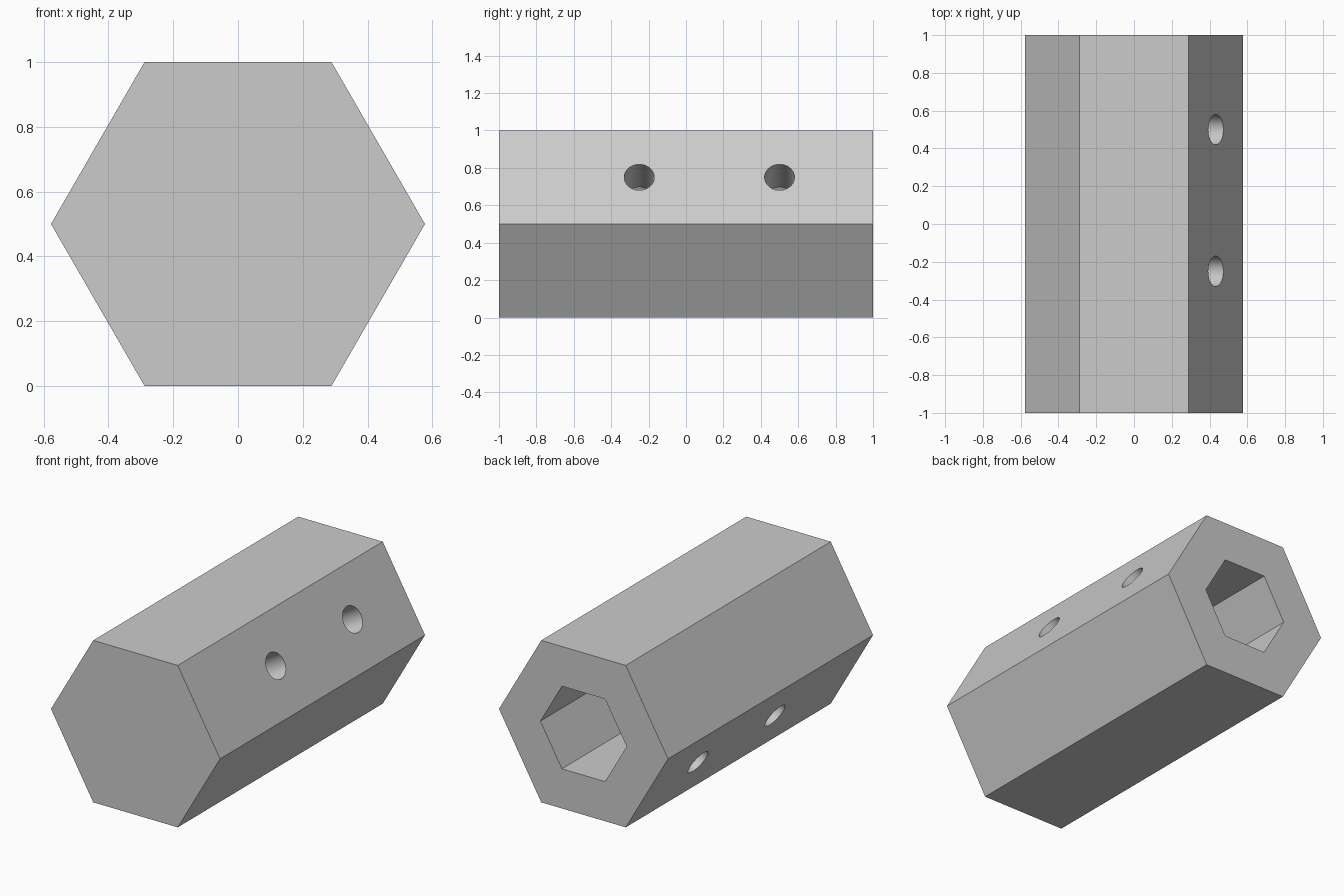
import bpy
import math
from mathutils import Vector

if "Cube" in bpy.data.objects:
    bpy.data.objects.remove(bpy.data.objects["Cube"], do_unlink=True)

CENTRE_Z = 0.5
WALL_DIR = Vector((math.cos(math.radians(30)), 0, math.sin(math.radians(30))))

grey = bpy.data.materials.new("light_grey")
grey.use_nodes = True
grey.diffuse_color = (0.6, 0.6, 0.6, 1)
grey.node_tree.nodes["Principled BSDF"].inputs["Base Color"].default_value = (0.6, 0.6, 0.6, 1)


def prism(name, sides, radius, length, centre, axis, corner=Vector((1, 0, 0))):
    """Regular prism along an axis, with one corner pointing in a given direction."""
    bpy.ops.mesh.primitive_cylinder_add(vertices=sides, radius=radius, depth=length)
    obj = bpy.context.object
    obj.name = name
    z = Vector(axis).normalized()
    y = corner.normalized()
    x = y.cross(z)
    basis = obj.matrix_world.to_3x3()
    for i, column in enumerate((x, y, z)):
        basis.col[i] = column
    obj.data.transform(basis.to_4x4())
    obj.location = centre
    obj.data.materials.append(grey)
    return obj


def cut(target, cutter):
    """Subtract the cutter from the target and remove the cutter."""
    bpy.context.view_layer.objects.active = target
    mod = target.modifiers.new("cut", "BOOLEAN")
    mod.operation = "DIFFERENCE"
    mod.solver = "EXACT"
    mod.object = cutter
    cutter.hide_render = True
    bpy.ops.object.modifier_apply(modifier=mod.name)
    bpy.data.objects.remove(cutter, do_unlink=True)


# Hexagonal sleeve body
body = prism("hex_sleeve", 6, 0.5 / math.cos(math.pi / 6), 2, (0, 0, CENTRE_Z), (0, 1, 0))

# Blind hexagonal socket, open at the back
socket_floor, socket_end = -0.75, 1.1
cut(body, prism("socket_cutter", 6, 0.255 / math.cos(math.pi / 6), socket_end - socket_floor,
                (0, (socket_floor + socket_end) / 2, CENTRE_Z), (0, 1, 0)))

# Cross pin holes through both opposite walls
for y in (-0.25, 0.5):
    cut(body, prism("pin_hole_cutter", 64, 0.08, 1.4, (0, y, CENTRE_Z), WALL_DIR, Vector((0, 1, 0))))

# Crisp flats, smooth hole walls
bpy.ops.object.select_all(action="DESELECT")
body.select_set(True)
bpy.context.view_layer.objects.active = body
bpy.ops.object.shade_smooth_by_angle(angle=math.radians(30))
